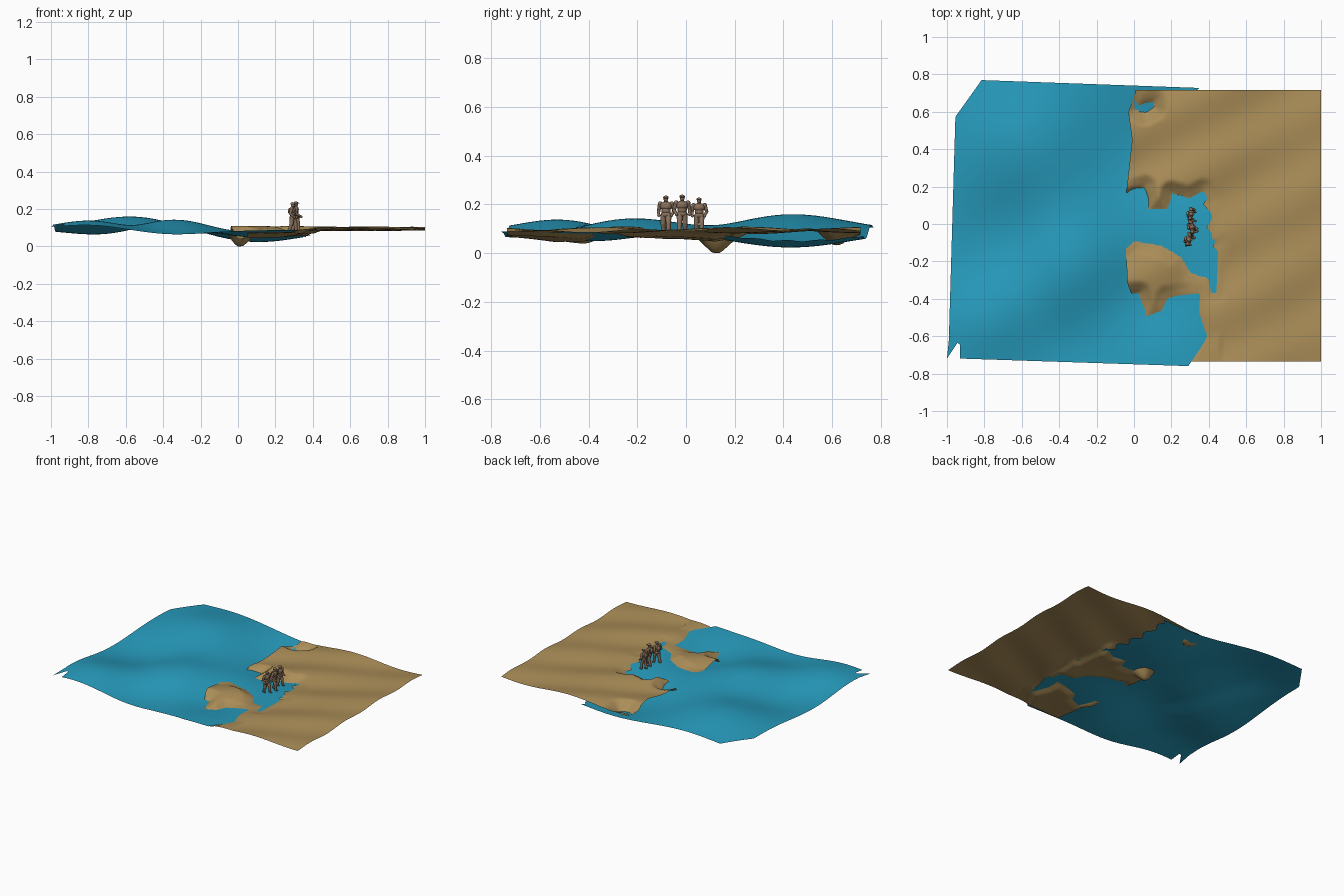
import bpy, bmesh, math
from mathutils import Vector, Matrix

if "Cube" in bpy.data.objects:
    bpy.data.objects.remove(bpy.data.objects["Cube"])


def material(name, rgb):
    m = bpy.data.materials.new(name)
    m.diffuse_color = (*rgb, 1)
    m.use_nodes = True
    m.node_tree.nodes["Principled BSDF"].inputs["Base Color"].default_value = m.diffuse_color
    return m


WATER = material("sea blue", (0.02, 0.33, 0.51))
SAND = material("sand tan", (0.41, 0.27, 0.098))
CLOTH = material("drab brown", (0.25, 0.165, 0.105))


def finish(bm, name, mat, angle=50):
    me = bpy.data.meshes.new(name)
    bm.to_mesh(me)
    bm.free()
    me.materials.append(mat)
    for p in me.polygons:
        p.use_smooth = True
    me.set_sharp_from_angle(angle=math.radians(angle))
    ob = bpy.data.objects.new(name, me)
    bpy.context.collection.objects.link(ob)
    return ob


def interp(pts, t):
    """Piecewise linear lookup in a sorted list of (t, value)."""
    if t <= pts[0][0]:
        return pts[0][1]
    for (a, va), (b, vb) in zip(pts, pts[1:]):
        if t <= b:
            return va + (vb - va) * (t - a) / (b - a)
    return pts[-1][1]


# swells and troughs of the sea: x, y, height, radius
SWELLS = [(-0.57, 0.43, 0.072, 0.33), (0.10, 0.43, -0.068, 0.35),
          (-0.35, -0.22, 0.062, 0.28), (-0.70, -0.08, -0.04, 0.28),
          (-0.80, -0.52, 0.05, 0.24), (0.05, -0.37, -0.045, 0.25),
          (-0.35, -0.65, -0.03, 0.25)]


def sea_z(x, y):
    return 0.09 + sum(h * math.exp(-((x - a) ** 2 + (y - b) ** 2) / r ** 2)
                      for a, b, h, r in SWELLS)


# inlets where the sea covers the sand (top view outlines)
INLETS = [
    [(-0.1, 0.11), (-0.04, 0.12), (0.02, 0.19), (0.06, 0.2), (0.08, 0.08), (0.18, 0.08),
     (0.2, 0.17), (0.3, 0.14), (0.37, 0.18), (0.41, 0.12), (0.42, -0.08), (0.45, -0.1),
     (0.44, -0.37), (0.415, -0.37), (0.4, -0.29), (0.3, -0.26), (0.25, -0.18),
     (0.15, -0.12), (0.0, -0.09), (-0.04, -0.13), (-0.1, -0.13)],
    [(-0.1, -0.37), (0.03, -0.37), (0.07, -0.49), (0.15, -0.46), (0.18, -0.39),
     (0.35, -0.37), (0.35, -0.48), (0.39, -0.6), (0.31, -0.76), (-0.1, -0.76)],
    [(-0.01, 0.68), (0.03, 0.64), (0.11, 0.66), (0.11, 0.62), (0.06, 0.59), (0, 0.61)]]


def signed_distance(poly, x, y):
    inside, best, p = False, 9.0, Vector((x, y))
    for i, b in enumerate(poly):
        a, b = Vector(poly[i - 1]), Vector(b)
        e = b - a
        t = max(0, min(1, (p - a).dot(e) / e.length_squared))
        best = min(best, (p - a - e * t).length)
        if (a.y > y) != (b.y > y) and x < a.x + (y - a.y) * e.x / e.y:
            inside = not inside
    return -best if inside else best


def sand_z(x, y):
    s = -0.55 * x + 0.83 * y
    fade = 1 - 0.5 * max(0, x)
    z = 0.094 + 0.011 * fade * math.sin(19 * s + 2.5 * x) + 0.005 * math.sin(9 * x - 4 * y)
    if x > 0.6:
        return z
    sea = sea_z(x, y)
    if x < 0.46:
        z = max(z, sea + 0.006)
    d = min(signed_distance(p, x, y) for p in INLETS)
    if d < 0:
        z = sea + max(-0.016, 0.4 * d)
    else:
        z = sea + (z - sea) * min(1, 0.1 + d / 0.07)
    # sharp pit that reaches the base level
    k = max(0, min(1, 1.25 - math.hypot(x - 0.01, y - 0.125) / 0.06))
    return z * (1 - k)


def sheet(bm, nu, nv, place):
    rows = [[bm.verts.new(place(i / nu, j / nv)) for i in range(nu + 1)] for j in range(nv + 1)]
    for r, s in zip(rows, rows[1:]):
        for i in range(nu):
            bm.faces.new((r[i], r[i + 1], s[i + 1], s[i]))


# sea sheet with clipped corner and saw-toothed hidden edge
SEA_LEFT = [(0, -0.93), (0.066, -0.93), (0.067, -0.99), (0.865, -0.955), (1, -0.815)]
SEA_RIGHT = [(0, 0.29), (0.1, 0.39), (0.25, 0.44), (0.43, 0.45), (0.57, 0.42), (1, 0.35)]


def sea_point(u, v):
    a, b = interp(SEA_LEFT, v), interp(SEA_RIGHT, v)
    if 0.43 < v < 1:
        b -= 0.045 * abs((v * 12) % 1 - 0.5) * 2
    x = a + (b - a) * u
    lo, hi = -0.75 - 0.033 * x, 0.74 - 0.036 * x
    y = lo + (hi - lo) * v
    return x, y, sea_z(x, y)


bm = bmesh.new()
sheet(bm, 56, 60, sea_point)
spike = [(-1, -0.72), (-0.93, -0.615), (-0.988, -0.60)]
bm.faces.new([bm.verts.new((x, y, sea_z(x, y))) for x, y in spike])
finish(bm, "sea", WATER, 80)

# beach sheet with ragged shoreline edge
SHORE = [(-0.735, 0.05), (-0.5, 0.05), (-0.4, 0), (-0.32, -0.035), (-0.1, -0.045),
         (0.13, -0.045), (0.45, -0.01), (0.6, -0.03), (0.68, 0.0), (0.72, 0.01)]


def sand_point(u, v):
    y = -0.735 + 1.452 * v
    a = interp(SHORE, y)
    x = a + (1 - a) * u
    return x, y, sand_z(x, y)


bm = bmesh.new()
sheet(bm, 72, 100, sand_point)
finish(bm, "beach", SAND, 80)


# standing figures, built at unit height facing +x
def limb(bm, p, q, r1, r2):
    p, q = Vector(p), Vector(q)
    d = q - p
    m = Matrix.Translation((p + q) / 2) @ d.to_track_quat('Z', 'Y').to_matrix().to_4x4()
    bmesh.ops.create_cone(bm, cap_ends=True, segments=10, radius1=r1, radius2=r2,
                          depth=d.length, matrix=m)


def blob(bm, c, size):
    m = Matrix.Translation(c) @ Matrix.Diagonal((*size, 1))
    bmesh.ops.create_uvsphere(bm, u_segments=12, v_segments=8, radius=1, matrix=m)


def figure(name, x, y, z, height, turn, stride, reach):
    bm = bmesh.new()
    for s in (-1, 1):
        # leg and boot
        hip, knee = (0, 0.065 * s, 0.5), (0.5 * stride * s + 0.03, 0.08 * s, 0.28)
        ankle = (stride * s, 0.09 * s, 0.05)
        limb(bm, hip, knee, 0.085, 0.068)
        limb(bm, knee, ankle, 0.068, 0.052)
        blob(bm, knee, (0.068, 0.068, 0.068))
        blob(bm, (ankle[0] + 0.035, ankle[1], 0.035), (0.09, 0.045, 0.036))
        # arm and hand
        shoulder, elbow = (0, 0.155 * s, 0.79), (-0.04, 0.205 * s, 0.61)
        hand = (reach, 0.17 * s, 0.49)
        limb(bm, shoulder, elbow, 0.058, 0.046)
        limb(bm, elbow, hand, 0.046, 0.034)
        for c, r in ((shoulder, 0.062), (elbow, 0.046), (hand, 0.042)):
            blob(bm, c, (r, r, r))
    # trunk with belt and pack
    blob(bm, (0, 0, 0.51), (0.1, 0.14, 0.09))
    blob(bm, (0, 0, 0.62), (0.095, 0.125, 0.14))
    blob(bm, (0.005, 0, 0.73), (0.105, 0.165, 0.12))
    blob(bm, (-0.1, 0, 0.7), (0.06, 0.09, 0.11))
    # neck, head, cap and brim
    limb(bm, (0, 0, 0.8), (0.01, 0, 0.88), 0.055, 0.045)
    blob(bm, (0.015, 0, 0.91), (0.07, 0.06, 0.078))
    blob(bm, (0.01, 0, 0.95), (0.082, 0.074, 0.05))
    blob(bm, (0.05, 0, 0.94), (0.085, 0.07, 0.014))
    m = Matrix.Translation((x, y, z)) @ Matrix.Rotation(math.radians(turn), 4, 'Z') \
        @ Matrix.Scale(height, 4)
    bmesh.ops.transform(bm, matrix=m, verts=bm.verts)
    finish(bm, name, CLOTH)


figure("figure_near", 0.292, -0.082, 0.078, 0.158, -12, 0.1, 0.1)
figure("figure_middle", 0.308, -0.016, 0.08, 0.16, 10, -0.09, 0.16)
figure("figure_far", 0.303, 0.054, 0.08, 0.148, -8, 0.07, 0.12)
